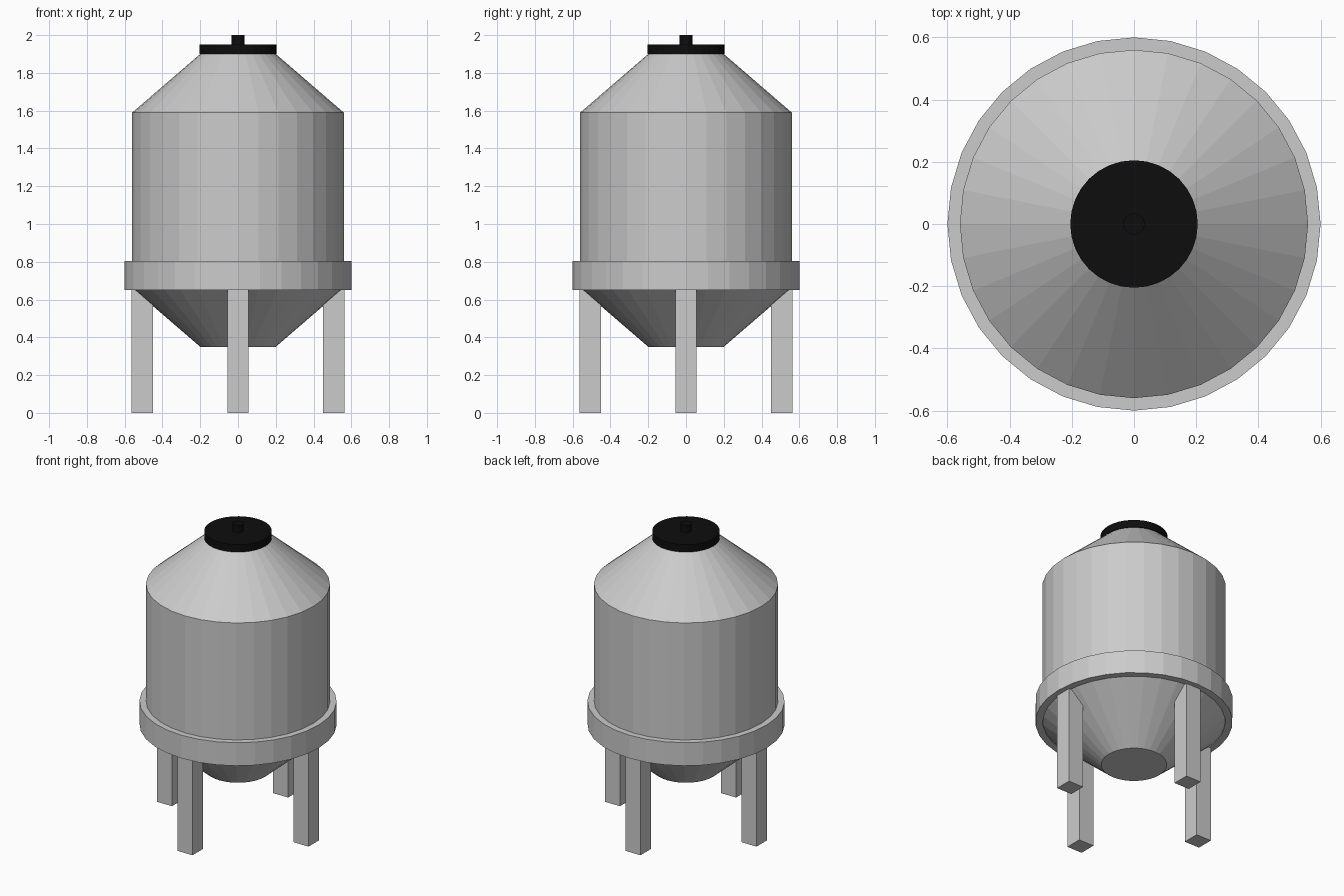
import bpy, bmesh, math

if "Cube" in bpy.data.objects:
    bpy.data.objects.remove(bpy.data.objects["Cube"])

SIDES = 32


def add_object(name, bm, mat=None):
    bmesh.ops.recalc_face_normals(bm, faces=bm.faces)
    me = bpy.data.meshes.new(name)
    bm.to_mesh(me)
    bm.free()
    if mat:
        me.materials.append(mat)
    ob = bpy.data.objects.new(name, me)
    bpy.context.collection.objects.link(ob)
    return ob


def lathe(name, profile, closed=False, mat=None):
    """Turn (radius, z) points around z; open profiles get flat end caps."""
    bm = bmesh.new()
    rings = []
    for r, z in profile:
        angles = [2 * math.pi * i / SIDES for i in range(SIDES)]
        rings.append([bm.verts.new((r * math.cos(a), r * math.sin(a), z)) for a in angles])
    pairs = list(zip(rings, rings[1:]))
    if closed:
        pairs.append((rings[-1], rings[0]))
    else:
        bm.faces.new(rings[0])
        bm.faces.new(rings[-1])
    for low, high in pairs:
        for i in range(SIDES):
            j = (i + 1) % SIDES
            bm.faces.new((low[i], low[j], high[j], high[i]))
    return add_object(name, bm, mat)


def box(name, center, size):
    bm = bmesh.new()
    bmesh.ops.create_cube(bm, size=1)
    bmesh.ops.scale(bm, vec=size, verts=bm.verts)
    bmesh.ops.translate(bm, vec=center, verts=bm.verts)
    return add_object(name, bm)


black = bpy.data.materials.new("black")
black.diffuse_color = (0.004, 0.004, 0.004, 1)
black.use_nodes = True
black.node_tree.nodes["Principled BSDF"].inputs["Base Color"].default_value = black.diffuse_color

# Tank with conical bottom and shoulder
lathe("tank", [(0.2, 0.35), (0.56, 0.66), (0.56, 1.59), (0.2, 1.9)])

# Support band around the lower tank
lathe("support_band", [(0.6, 0.65), (0.6, 0.805), (0.555, 0.805), (0.555, 0.65)], closed=True)

# Lid and its knob
lathe("lid", [(0.205, 1.9), (0.205, 1.95)], mat=black)
lathe("lid_knob", [(0.034, 1.95), (0.034, 2.0)], mat=black)

# Four legs under the band
for name, x, y in (("right", 1, 0), ("left", -1, 0), ("front", 0, -1), ("back", 0, 1)):
    box(name + "_leg", (x * 0.507, y * 0.507, 0.345), (0.112, 0.112, 0.69))
